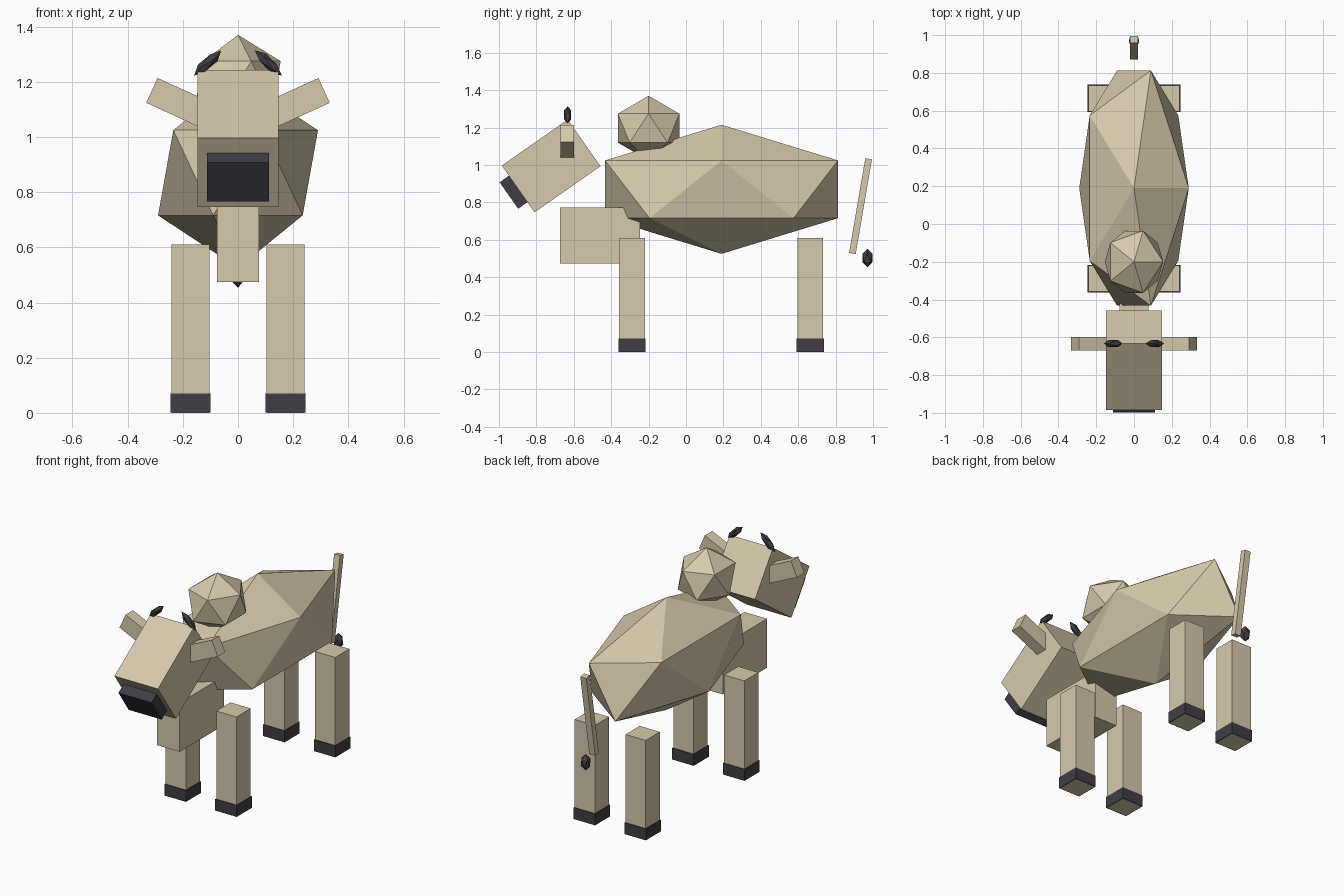
import bpy
from math import radians
from mathutils import Matrix, Vector

cube = bpy.data.objects.get("Cube")
if cube:
    bpy.data.objects.remove(cube, do_unlink=True)


def material(name, rgb):
    mat = bpy.data.materials.new(name)
    mat.use_nodes = True
    mat.diffuse_color = (*rgb, 1)
    mat.node_tree.nodes["Principled BSDF"].inputs["Base Color"].default_value = (*rgb, 1)
    return mat


hide = material("tan hide", (0.67, 0.59, 0.42))
dark = material("dark horn", (0.05, 0.048, 0.06))


def finish(name, mat, rot):
    obj = bpy.context.object
    obj.name = name
    obj.rotation_euler = [radians(a) for a in rot]
    obj.data.materials.append(mat)
    return obj


def box(name, mat, centre, size, rot=(0, 0, 0)):
    bpy.ops.mesh.primitive_cube_add(size=1, location=centre)
    obj = finish(name, mat, rot)
    obj.scale = size
    return obj


def gem(name, mat, centre, radii, rot=(0, 0, 0)):
    bpy.ops.mesh.primitive_ico_sphere_add(subdivisions=1, radius=1, location=centre)
    obj = finish(name, mat, rot)
    obj.scale = radii
    return obj


# Faceted body, shoulder hump and chest
gem("body", hide, (0, 0.19, 0.87), (0.324, 0.732, 0.345))
gem("hump", hide, (0, -0.2, 1.197), (0.173, 0.193, 0.173))
box("chest", hide, (0, -0.46, 0.624), (0.154, 0.428, 0.3))

# Head tipped nose-down, with the muzzle on its front face
tilt = 35
head_centre = Vector((0, -0.721, 0.995))
box("head", hide, head_centre, (0.294, 0.43, 0.305), (tilt, 0, 0))
forward = Matrix.Rotation(radians(tilt), 3, "X") @ Vector((0, -1, 0))
box("muzzle", dark, head_centre + forward * 0.236, (0.224, 0.08, 0.173), (tilt, 0, 0))

# Paired ears, horns, legs and hooves
for side, s in (("left", 1), ("right", -1)):
    box(side + "_ear", hide, (s * 0.212, -0.635, 1.123), (0.22, 0.072, 0.099),
        (0, -s * 24.5, 0))
    gem(side + "_horn", dark, (s * 0.11, -0.633, 1.268), (0.022, 0.022, 0.067),
        (0, -s * 47, 0))
    for end, y in (("front", -0.289), ("back", 0.665)):
        box(f"{end}_{side}_leg", hide, (s * 0.172, y, 0.305), (0.137, 0.137, 0.61))
        box(f"{end}_{side}_hoof", dark, (s * 0.172, y, 0.036), (0.146, 0.146, 0.07))

# Tail and its tuft
box("tail", hide, (0, 0.933, 0.78), (0.04, 0.036, 0.514), (-9.7, 0, 0))
gem("tail_tuft", dark, (0, 0.97, 0.503), (0.031, 0.031, 0.05))
